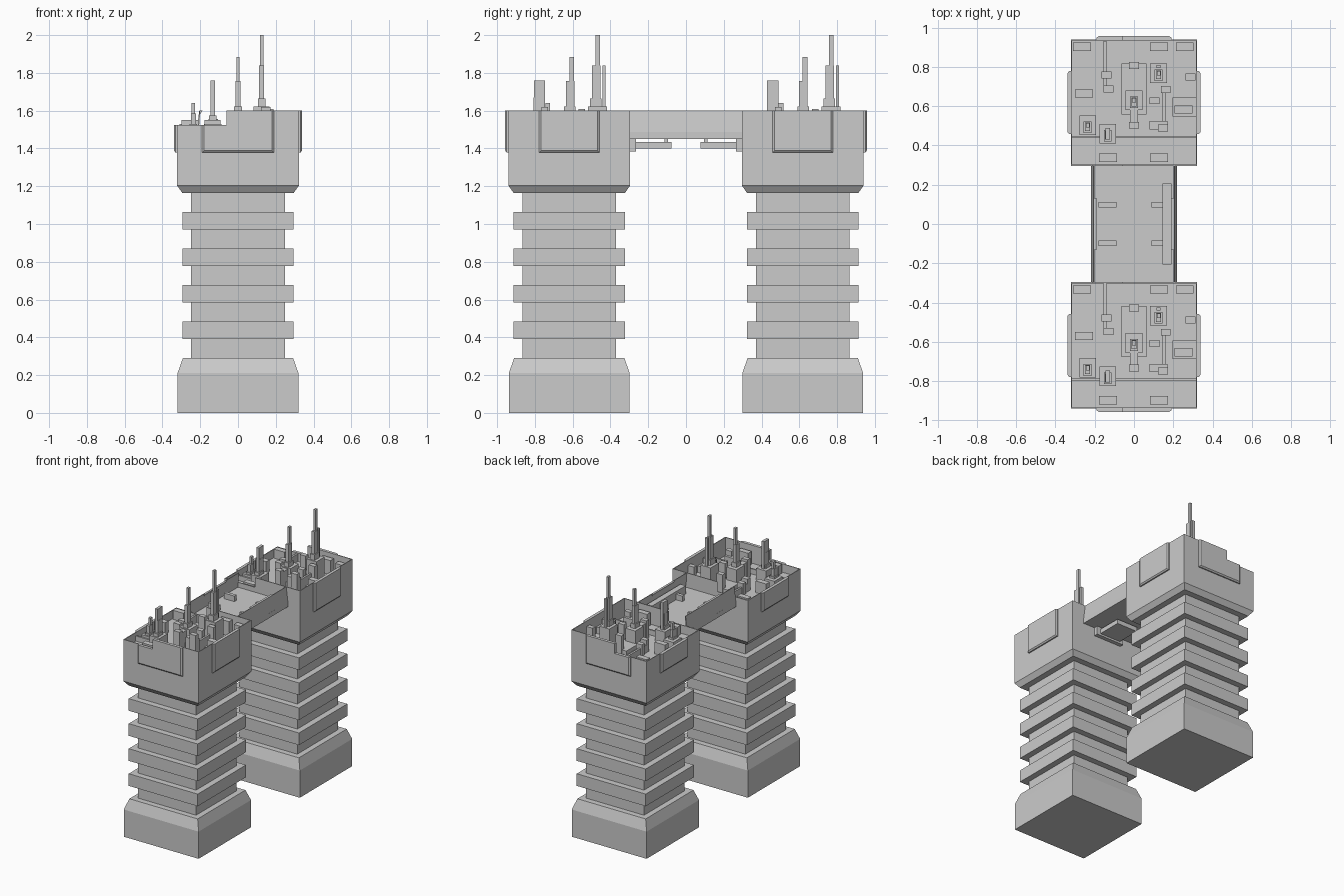
import bpy, bmesh

if "Cube" in bpy.data.objects:
    bpy.data.objects.remove(bpy.data.objects["Cube"])

YC = 0.618      # tower centre distance from the origin
HALF = 0.322    # half width of the tower head
FLOOR = 1.46    # sunken roof level
LOW, HIGH = 1.525, 1.6
T = .006        # parapet thickness


def loft(name, rings):
    """Skin equal-sized point rings and cap both ends."""
    bm = bmesh.new()
    vr = [[bm.verts.new(p) for p in r] for r in rings]
    n = len(rings[0])
    for a, b in zip(vr, vr[1:]):
        for i in range(n):
            j = (i + 1) % n
            bm.faces.new((a[i], a[j], b[j], b[i]))
    bm.faces.new(vr[0][::-1])
    bm.faces.new(vr[-1])
    bmesh.ops.recalc_face_normals(bm, faces=bm.faces)
    me = bpy.data.meshes.new(name)
    bm.to_mesh(me)
    bm.free()
    ob = bpy.data.objects.new(name, me)
    bpy.context.collection.objects.link(ob)
    return ob


def block(name, x, y, w, d, z0, z1):
    """Box centred on x, y with full width w and depth d."""
    return loft(name, [[(x + i * w / 2, y + j * d / 2, z)
                        for i, j in ((-1, -1), (1, -1), (1, 1), (-1, 1))] for z in (z0, z1)])


def square(h, c, z):
    return [(i * h, c + j * h, z) for i, j in ((-1, -1), (1, -1), (1, 1), (-1, 1))]


def panel(name, place, w, left_top, right_top):
    """Chamfered panel with a stepped top; place maps (across, out, z) to a point."""
    rings = []
    for d, o in ((0, 0), (0, .012), (.01, .02)):
        outline = [(d - w, 1.378 + d), (w - d, 1.378 + d), (w - d, right_top),
                   (-.06, right_top), (-.06, left_top), (d - w, left_top)]
        if left_top == right_top:
            outline = outline[:3] + outline[5:]
        rings.append([place(a, HALF - .003 + o, z) for a, z in outline])
    loft(name, rings)


# (half width, height) profile of the square tower: base, ribbed shaft, head
profile = [(.32, 0), (.32, .21), (.292, .29), (.248, .29)]
for k in range(4):
    z = .39 + k * .1935
    profile += [(.248, z), (.295, z), (.295, z + .094), (.248, z + .094)]
profile += [(.248, 1.165), (.295, 1.165), (HALF, 1.203), (HALF, FLOOR)]

# stepped masts: x, y from tower centre, top
masts = [(0, .012, 1.885), (.125, .15, 2.0), (-.134, -.158, 1.76), (-.236, -.115, 1.64)]
# low roof units in two sizes, placed by x, y, top
wide_units = [(-.265, .285, 1.53), (.127, .285, 1.57), (.258, .285, 1.56), (-.255, .047, 1.55),
              (.252, -.035, 1.56), (.125, -.115, 1.58), (.127, -.28, 1.56), (-.132, -.28, 1.53)]
narrow_units = [(0, -.115, 1.6), (0, .19, 1.6), (-.13, .07, 1.555), (-.14, .14, 1.55),
                (.105, .01, 1.59), (.162, .067, 1.61), (.148, -.13, 1.62), (.288, .13, 1.56)]

for side, s in (("front", -1), ("back", 1)):
    c = s * YC
    loft(f"{side}_tower", [square(h, c, z) for h, z in profile])

    # parapet walls: low on the left, tall on the right
    e = HALF - T / 2
    for nm, q in (("near", -1), ("far", 1)):
        block(f"{side}_parapet_{nm}_low", -.191, c + q * e, .262, T, FLOOR, LOW)
        block(f"{side}_parapet_{nm}_high", .131, c + q * e, .382, T, FLOOR, HIGH)
    block(f"{side}_parapet_left", -e, c, T, 2 * HALF - 2 * T, FLOOR, LOW)
    block(f"{side}_parapet_right", e, c, T, 2 * HALF - 2 * T, FLOOR, HIGH)

    # raised panels on the outer end and both sides
    panel(f"{side}_end_panel", lambda a, o, z: (a, c + s * o, z), .19, LOW, HIGH)
    panel(f"{side}_left_panel", lambda a, o, z: (-o, c + a, z), .16, LOW, LOW)
    panel(f"{side}_right_panel", lambda a, o, z: (o, c + a, z), .16, HIGH, HIGH)

    # masts: broad foot, collar, then shaft
    for i, (x, y, top) in enumerate(masts):
        rise = top - FLOOR
        block(f"{side}_mast_foot_{i}", x, c + y, .085, .1, FLOOR, FLOOR + rise * .3)
        block(f"{side}_mast_collar_{i}", x, c + y - .01, .04, .06, FLOOR, FLOOR + rise * .38)
        block(f"{side}_mast_lower_{i}", x, c + y - .008, .025, .045, FLOOR, FLOOR + rise * .7)
        block(f"{side}_mast_shaft_{i}", x, c + y, .018, .024, FLOOR, top)
    block(f"{side}_side_aerial", .125, c + .185, .02, .016, FLOOR, 1.84)
    block(f"{side}_broad_mast", -.134, c - .158, .022, .06, FLOOR, 1.76)

    # low roof units
    for i, (x, y, z) in enumerate(wide_units):
        block(f"{side}_wide_unit_{i}", x, c + y, .09, .042, FLOOR, z)
    for i, (x, y, z) in enumerate(narrow_units):
        block(f"{side}_narrow_unit_{i}", x, c + y, .05, .035, FLOOR, z)

    # roof plates and ducts
    block(f"{side}_centre_plate", 0, c + .07, .125, .26, FLOOR, 1.49)
    block(f"{side}_centre_beam", 0, c - .05, .04, .13, FLOOR, 1.58)
    block(f"{side}_cross_duct", 0, c - .175, .63, .012, FLOOR, 1.5)
    block(f"{side}_left_duct", -.148, c + .19, .015, .25, FLOOR, 1.52)
    block(f"{side}_right_duct", .152, c - .03, .015, .2, FLOOR, 1.55)
    block(f"{side}_edge_plate", .255, c - .022, .12, .095, FLOOR, 1.51)

    # hanging platform, hanger and bracket beneath the bridge
    block(f"{side}_hanging_platform", 0, s * .173, .18, .195, 1.4, 1.435)
    block(f"{side}_platform_hanger", 0, s * .105, .1, .02, 1.43, 1.455)
    block(f"{side}_bridge_bracket", 0, s * .282, .24, .035, 1.385, 1.455)

# bridge deck with leaning side walls
E = YC - HALF + .002
block("bridge_deck", 0, 0, .44, 2 * E, 1.45, 1.487)
for nm, q in (("left", -1), ("right", 1)):
    loft(f"bridge_wall_{nm}", [[(q * x, y, z) for x, z in
         ((.22, 1.485), (.205, HIGH), (.2, HIGH), (.208, 1.485))] for y in (-E, E)])
    # inner lip at the middle of each wall
    loft(f"bridge_lip_{nm}", [[(q * .203, y, 1.578), (q * .203, y, HIGH), (q * .188, y, HIGH)]
         for y in (-.13, .13)])
    for k in (-1, 1):
        block(f"deck_unit_{nm}_{k}", q * .135, k * .098, .09, .026, 1.48, 1.53)
block("bridge_duct", .168, 0, .045, .41, 1.48, 1.55)
